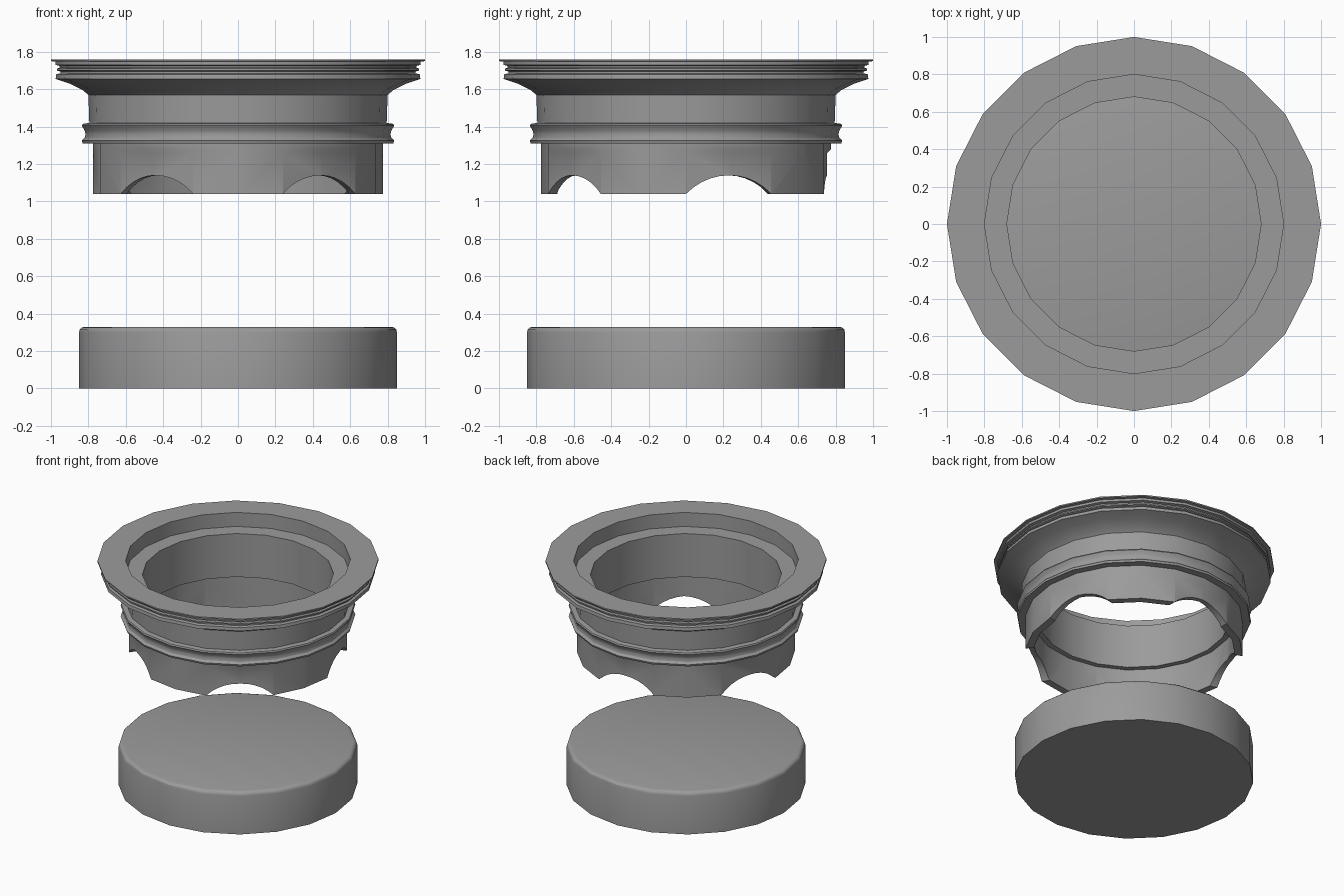
import bpy, bmesh
from math import sin, cos, pi, radians
from mathutils import Matrix

SIDES = 20

if "Cube" in bpy.data.objects:
    bpy.data.objects.remove(bpy.data.objects["Cube"], do_unlink=True)

grey = bpy.data.materials.new("plain grey")
grey.use_nodes = True
colour = (0.33, 0.33, 0.33, 1)
grey.diffuse_color = colour
grey.node_tree.nodes["Principled BSDF"].inputs["Base Color"].default_value = colour


def add_object(name, bm):
    bmesh.ops.recalc_face_normals(bm, faces=bm.faces)
    mesh = bpy.data.meshes.new(name)
    bm.to_mesh(mesh)
    bm.free()
    obj = bpy.data.objects.new(name, mesh)
    bpy.context.collection.objects.link(obj)
    mesh.materials.append(grey)
    return obj


def lathe(name, profile, radius_rule=None):
    """Turn a closed (radius, height) outline around the z axis."""
    bm = bmesh.new()
    columns = []
    for i in range(SIDES):
        a = 2 * pi * i / SIDES
        column = []
        for r, z in profile:
            if radius_rule:
                r = radius_rule(i, r, z)
            column.append(bm.verts.new((r * cos(a), r * sin(a), z)))
        columns.append(column)
    n = len(profile)
    for i in range(SIDES):
        p, q = columns[i], columns[(i + 1) % SIDES]
        for j in range(n):
            k = (j + 1) % n
            bm.faces.new((p[j], q[j], q[k], p[k]))
    return add_object(name, bm)


def smooth(obj):
    bpy.ops.object.select_all(action="DESELECT")
    obj.select_set(True)
    bpy.context.view_layer.objects.active = obj
    bpy.ops.object.shade_smooth_by_angle(angle=radians(30))


# Flanged ring: rim plate, thread grooves, flare, neck, collar and inner ledge
body = lathe("flanged_ring", [
    (0.80, 1.76), (1.00, 1.76), (1.00, 1.75), (0.975, 1.748),
    (0.975, 1.73), (0.955, 1.725), (0.955, 1.715), (0.968, 1.71),
    (0.968, 1.70), (0.95, 1.695), (0.95, 1.685), (0.972, 1.68),
    (0.975, 1.655), (0.90, 1.63), (0.83, 1.595), (0.80, 1.57),
    (0.795, 1.42), (0.83, 1.415), (0.835, 1.405), (0.82, 1.38),
    (0.815, 1.36), (0.82, 1.34), (0.835, 1.325), (0.83, 1.31),
    (0.68, 1.31), (0.68, 1.65), (0.80, 1.65)])
smooth(body)


# Skirt, slightly flattened above each of the five arches
def flatten(i, r, z):
    return 0.755 if i % 4 == 1 and r > 0.75 and z < 1.27 else r


skirt = lathe("arched_skirt", [
    (0.775, 1.32), (0.775, 1.28), (0.775, 1.26), (0.775, 1.04),
    (0.72, 1.04), (0.72, 1.32)], flatten)

# Round cutters for the arches
bm = bmesh.new()
for k in range(5):
    turn = Matrix.Rotation(radians(18 + 72 * k), 4, "Z")
    place = Matrix.Translation((0.75, 0, 0.802)) @ Matrix.Rotation(pi / 2, 4, "Y")
    bmesh.ops.create_cone(bm, cap_ends=True, segments=40, radius1=0.338,
                          radius2=0.338, depth=0.4, matrix=turn @ place)
cutter = add_object("arch_cutters", bm)
cutter.hide_render = True
cut = skirt.modifiers.new("arches", "BOOLEAN")
cut.operation = "DIFFERENCE"
cut.solver = "EXACT"
cut.use_self = True
cut.object = cutter
bpy.context.view_layer.objects.active = skirt
bpy.ops.object.modifier_apply(modifier=cut.name)
bpy.data.objects.remove(cutter, do_unlink=True)
smooth(skirt)

# Solid lid with a rounded top edge
bm = bmesh.new()
bmesh.ops.create_cone(bm, cap_ends=True, segments=SIDES, radius1=0.85, radius2=0.85,
                      depth=0.33,
                      matrix=Matrix.Translation((0, 0, 0.165)) @ Matrix.Rotation(pi / 2, 4, "Z"))
top_edges = [e for e in bm.edges if all(v.co.z > 0.3 for v in e.verts)]
bmesh.ops.bevel(bm, geom=top_edges, offset=0.03, segments=3, profile=0.5, affect="EDGES")
smooth(add_object("lid_disc", bm))
